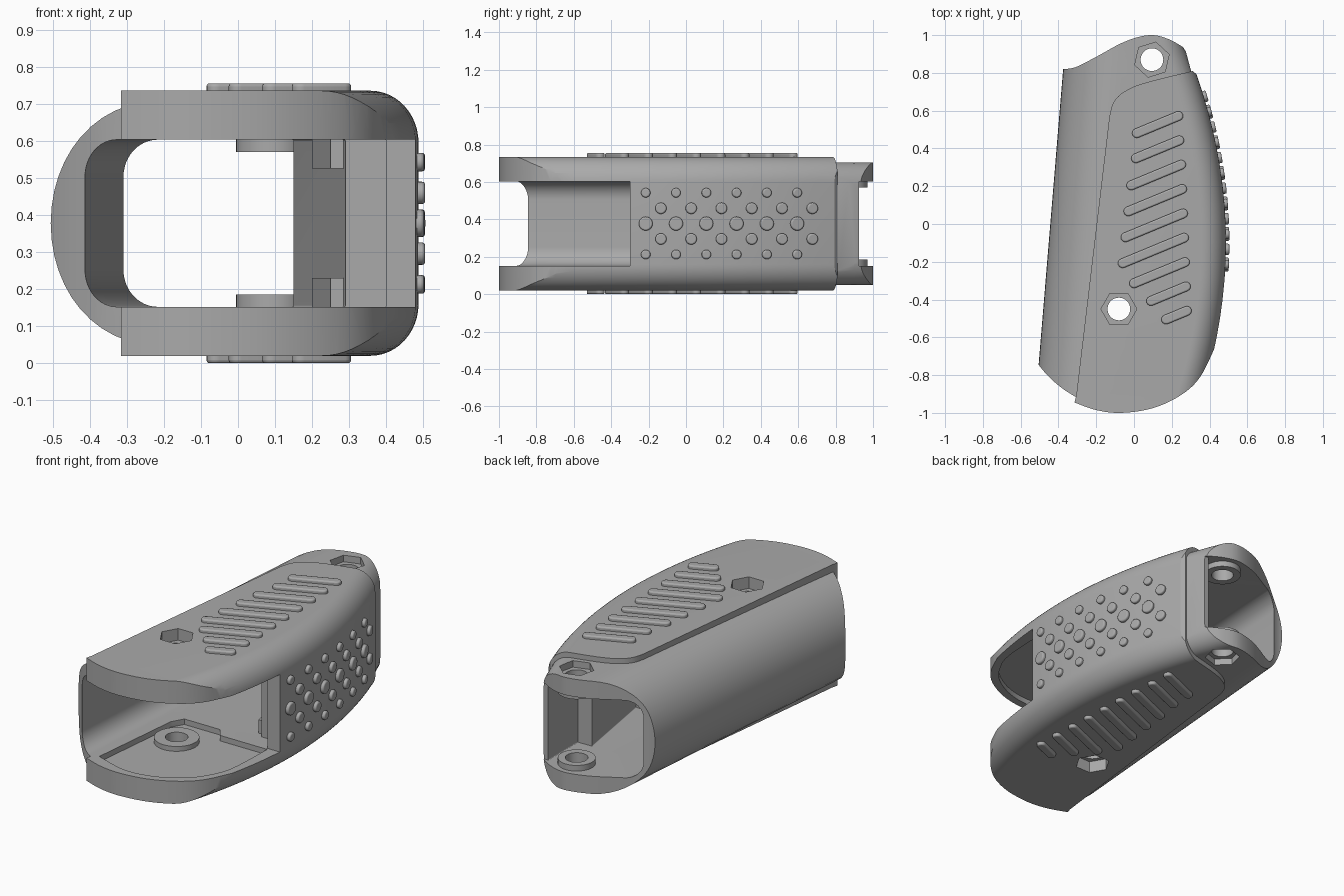
import bpy, bmesh, math
from mathutils import Matrix, Vector

if bpy.data.objects.get("Cube"):
    bpy.data.objects.remove(bpy.data.objects["Cube"])

MID = 0.3775  # mirror plane height

grey = bpy.data.materials.new("mid_grey")
grey.use_nodes = True
grey.diffuse_color = (0.4, 0.4, 0.4, 1)
grey.node_tree.nodes["Principled BSDF"].inputs["Base Color"].default_value = (0.4, 0.4, 0.4, 1)


def finish(name, bm):
    bmesh.ops.recalc_face_normals(bm, faces=bm.faces)
    mesh = bpy.data.meshes.new(name)
    bm.to_mesh(mesh)
    bm.free()
    ob = bpy.data.objects.new(name, mesh)
    bpy.context.collection.objects.link(ob)
    mesh.materials.append(grey)
    return ob


def skin(name, rings):
    """Closed solid from equal-length rings."""
    bm = bmesh.new()
    rows = [[bm.verts.new(p) for p in ring] for ring in rings]
    n = len(rows[0])
    for a, b in zip(rows, rows[1:]):
        for i in range(n):
            bm.faces.new((a[i], a[(i + 1) % n], b[(i + 1) % n], b[i]))
    bm.faces.new(rows[0])
    bm.faces.new(rows[-1])
    return finish(name, bm)


def prism(name, outline, z0, z1):
    return skin(name, [[(x, y, z) for x, y in outline] for z in (z0, z1)])


def disc(x, y, r, n, turn=0.0):
    return [(x + r * math.cos(turn + math.tau * i / n),
             y + r * math.sin(turn + math.tau * i / n)) for i in range(n)]


def spline(pts, n=6):
    """Smooth open curve through the points."""
    p = [Vector(q) for q in [pts[0]] + pts + [pts[-1]]]
    out = []
    for a, b, c, d in zip(p, p[1:], p[2:], p[3:]):
        for i in range(n):
            t = i / n
            out.append(tuple(0.5 * (2 * b + (c - a) * t + (2 * a - 5 * b + 4 * c - d) * t * t
                                    + (3 * b - a - 3 * c + d) * t ** 3)))
    return out + [tuple(pts[-1])]


def section(y, xl, xr, half, left, right, n=12):
    """Rounded cross-section; left and right are (width, height) corner radii."""
    ring = []
    for k, (sx, sz) in enumerate(((1, 1), (-1, 1), (-1, -1), (1, -1))):
        rx, rz = right if sx > 0 else left
        cx = xr - rx if sx > 0 else xl + rx
        for i in range(n + 1):
            a = math.pi / 2 * (k + i / n)
            ring.append((cx + rx * math.cos(a), y, MID + sz * (half - rz) + rz * math.sin(a)))
    return ring


def combine(target, tool, op):
    mod = target.modifiers.new(op, 'BOOLEAN')
    mod.operation, mod.object, mod.solver = op, tool, 'EXACT'
    bpy.context.view_layer.objects.active = target
    bpy.ops.object.modifier_apply(modifier=mod.name)
    bpy.data.objects.remove(tool)


def smooth(ob, angle=30):
    bpy.ops.object.select_all(action='DESELECT')
    ob.select_set(True)
    bpy.context.view_layer.objects.active = ob
    bpy.ops.object.shade_smooth_by_angle(angle=math.radians(angle))


def right_wall(y):
    return 0.487 - 0.196 * (y + 0.1) ** 2


def left_wall(y):
    return -0.505 + 0.083 * (y + 0.745)


stations = [-1.1 + 0.1 * i for i in range(23)]

# Inner shell: large rounded left side, curved ends
shell = skin("handle_shell", [section(y, left_wall(y), right_wall(y) - 0.012, 0.328,
                                      (0.3, 0.326), (0.12, 0.13)) for y in stations])
front = spline([(-0.506, -0.745), (-0.45, -0.81), (-0.38, -0.87), (-0.31, -0.915)])
back = spline([(0.27, 0.93), (0.18, 0.98), (0.08, 1.0), (-0.05, 0.965), (-0.2, 0.885),
               (-0.31, 0.83), (-0.38, 0.82)])
plan = [(-0.7, -0.5)] + front + [(0, -0.95), (0.3, -0.8), (0.6, -0.3), (0.6, 0.6),
                                 (0.305, 0.8)] + back + [(-0.6, 0.82)]
combine(shell, prism("shell_plan", plan, -0.2, 1), 'INTERSECT')

# Raised grip cover
cover = skin("grip_cover", [section(y, -0.6, right_wall(y), 0.3575,
                                    (0.05, 0.05), (0.13, 0.14)) for y in stations])
nose = spline([(-0.315, -0.945), (-0.2, -0.985), (-0.07, -1.0), (0.1, -0.975), (0.25, -0.905),
               (0.35, -0.81), (0.43, -0.65)])
tail = spline([(0.31, 0.81), (0.05, 0.745), (-0.06, 0.695), (-0.11, 0.64), (-0.13, 0.57)])
plan = nose + [(0.6, -0.4), (0.6, 0.6), (0.335, 0.79)] + tail + [(-0.306, -0.91)]
combine(cover, prism("cover_plan", plan, -0.2, 1), 'INTERSECT')
combine(shell, cover, 'UNION')

# Cavity, open at the front, the front right and the back
steps = [(-1.1, 1), (-0.3, 1), (-0.299, 0.40), (-0.2, 0.40), (-0.199, 0.29), (0.65, 0.15),
         (0.652, 0.24), (0.925, 0.24), (0.926, 1), (1.1, 1)]
cavity = skin("cavity", [section(y, -0.41 + 0.062 * (y + 0.8), xr, 0.2255,
                                 (0.09, 0.1), (0.004, 0.004)) for y, xr in steps])
combine(shell, cavity, 'DIFFERENCE')

# Shallow pocket in the front floor and ceiling
pocket = spline([(-0.27, -0.89), (-0.07, -0.95), (0.1, -0.93), (0.25, -0.85), (0.34, -0.74),
                 (0.39, -0.6), (0.405, -0.31)]) + [(0.1, -0.31), (0.06, -0.25), (-0.17, -0.25),
                                                  (-0.21, -0.32)]
combine(shell, prism("pocket", pocket, 0.12, 2 * MID - 0.12), 'DIFFERENCE')

# Bosses and inner shelves, then bolt holes with hexagonal nut seats
bolts = [(-0.08, -0.45, 0.12, 0.148, 0.0), (0.095, 0.87, 0.1, 0.185, 0.3)]
for side in (1, -1):
    def z(v):
        return MID + side * (v - MID)
    for x, y, r, top, turn in bolts:
        combine(shell, prism("boss", disc(x, y, r, 40), z(0.08), z(top)), 'UNION')
    shelf = [(0.25, -0.17), (0.42, -0.17), (0.42, 0.12), (0.2, 0.12)]
    combine(shell, prism("shelf", shelf, z(0.11), z(0.23)), 'UNION')
for x, y, r, top, turn in bolts:
    combine(shell, prism("hole", disc(x, y, 0.06, 40), -0.1, 1), 'DIFFERENCE')
    for side in (1, -1):
        ends = [MID + side * h for h in (0.29, 0.5)]
        combine(shell, prism("seat", disc(x, y, 0.095, 6, turn), *ends), 'DIFFERENCE')
smooth(shell)


def soften(ob, width):
    mod = ob.modifiers.new("soft_edge", 'BEVEL')
    mod.width, mod.segments, mod.limit_method = width, 3, 'ANGLE'
    mod.angle_limit = math.radians(50)
    smooth(ob, 40)


# Slanted grip bars above and below
starts = [0.015, 0.01, -0.015, -0.03, -0.045, -0.06, 0.0, 0.09, 0.17]
ends = [0.235, 0.24, 0.25, 0.255, 0.26, 0.265, 0.27, 0.275, 0.28]
for k, (x0, x1) in enumerate(zip(starts, ends)):
    yr = 0.572 - 0.129 * k
    a = math.radians(22.5)
    length = (x1 - x0) / math.cos(a)
    rot = Matrix.Rotation(a, 2)
    outline = []
    for i in range(18):
        t = math.pi * (i % 9) / 8 + (math.pi / 2 if i > 8 else -math.pi / 2)
        p = Vector((0.025 * math.cos(t) - (length if i > 8 else 0), 0.025 * math.sin(t)))
        outline.append(tuple(rot @ p + Vector((x1, yr))))
    for label, z0, z1 in (("top", 0.725, 0.755), ("bottom", 0.0, 0.03)):
        soften(prism(f"{label}_grip_bar_{k + 1}", outline, z0, z1), 0.008)

# Round studs on the curved right wall
for col in range(12):
    y = -0.215 + 0.0808 * col
    rows = ((0.165, 0.025), (0, 0.037), (-0.165, 0.025)) if col % 2 == 0 else \
        ((0.082, 0.03), (-0.082, 0.03))
    for row, (dz, r) in enumerate(rows):
        stud = prism(f"grip_stud_{col + 1}_{row + 1}", disc(0, 0, r, 24), -0.02, 0.018)
        normal = Vector((1, 0.392 * (y + 0.1), 0))
        stud.matrix_world = Matrix.Translation((right_wall(y), y, MID + dz)) @ \
            normal.to_track_quat('Z', 'Y').to_matrix().to_4x4()
        soften(stud, 0.008)
